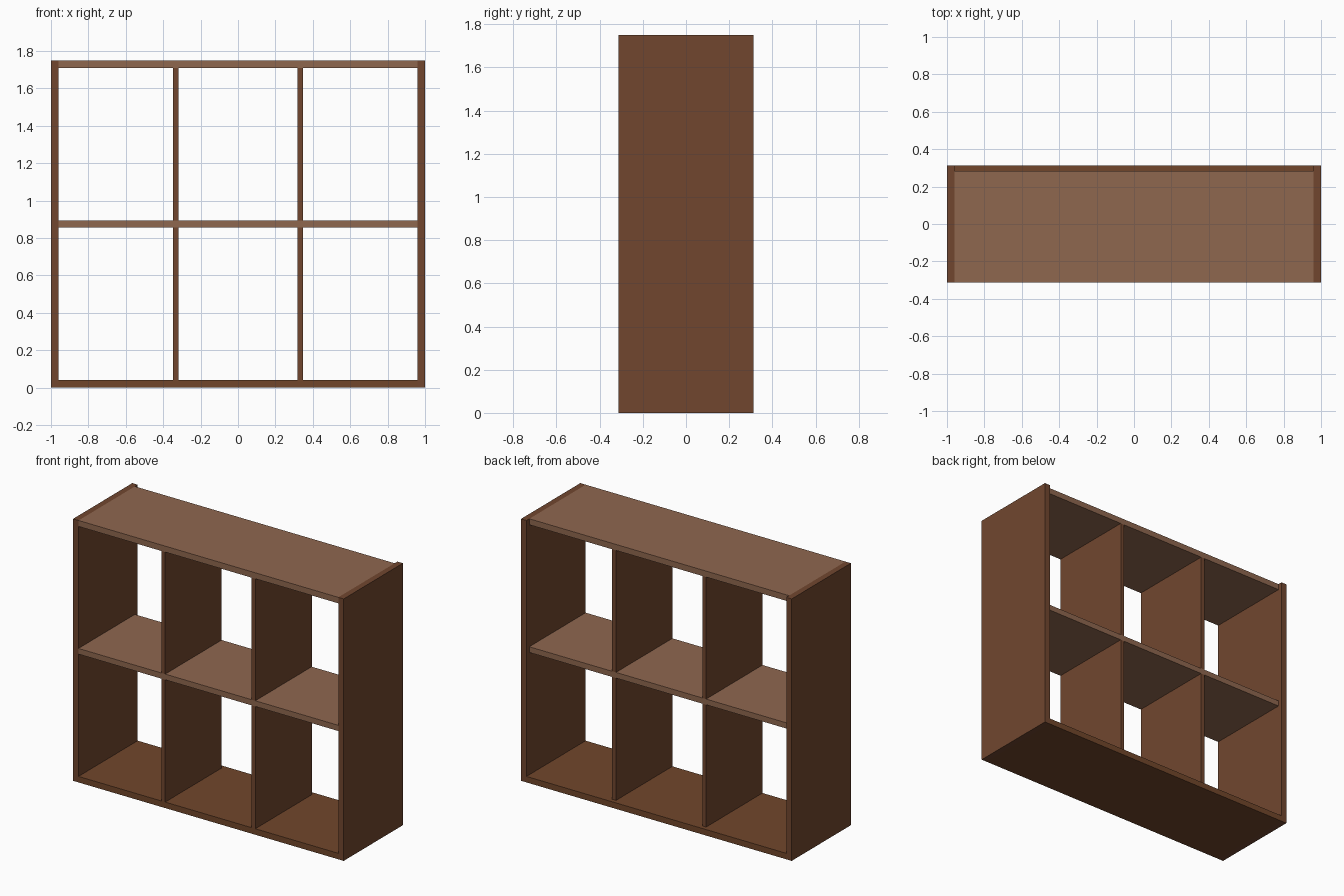
import bpy

if "Cube" in bpy.data.objects:
    bpy.data.objects.remove(bpy.data.objects["Cube"])


def material(name, rgb):
    m = bpy.data.materials.new(name)
    m.diffuse_color = (*rgb, 1)
    m.use_nodes = True
    m.node_tree.nodes["Principled BSDF"].inputs["Base Color"].default_value = m.diffuse_color
    return m


FRAME = material("dark_wood", (0.165, 0.062, 0.028))
BASE = material("base_wood", (0.165, 0.062, 0.024))
SHELF = material("light_wood", (0.275, 0.136, 0.078))

W, D, H = 1.0, 0.3125, 1.75   # half width, half depth, height
T = 0.04                      # board thickness
BACK = 0.283                  # shelves and dividers stop short of the back


def board(name, x, y, z, mat):
    """Box from (min, max) ranges on each axis."""
    bpy.ops.mesh.primitive_cube_add(size=1, location=[sum(r) / 2 for r in (x, y, z)])
    ob = bpy.context.object
    ob.name = name
    ob.scale = [r[1] - r[0] for r in (x, y, z)]
    bpy.ops.object.transform_apply(location=False, rotation=False, scale=True)
    ob.data.materials.append(mat)
    return ob


inner = (-W + T, W - T)
full_depth = (-D, D)
shelf_depth = (-D, BACK)
mid = (0.857, 0.895)

# Outer side panels
board("left_side", (-W, -W + T), full_depth, (0, H), FRAME)
board("right_side", (W - T, W), full_depth, (0, H), FRAME)

# Base, middle shelf and top
board("base_board", inner, full_depth, (0, T), BASE)
board("middle_shelf", inner, shelf_depth, mid, SHELF)
board("top_board", inner, shelf_depth, (H - T, H), SHELF)

# Vertical dividers, one pair per row
for side, cx in (("left", -0.333), ("right", 0.333)):
    for row, z in (("lower", (T, mid[0])), ("upper", (mid[1], H - T))):
        board(f"{side}_{row}_divider", (cx - 0.014, cx + 0.014), shelf_depth, z, FRAME)
